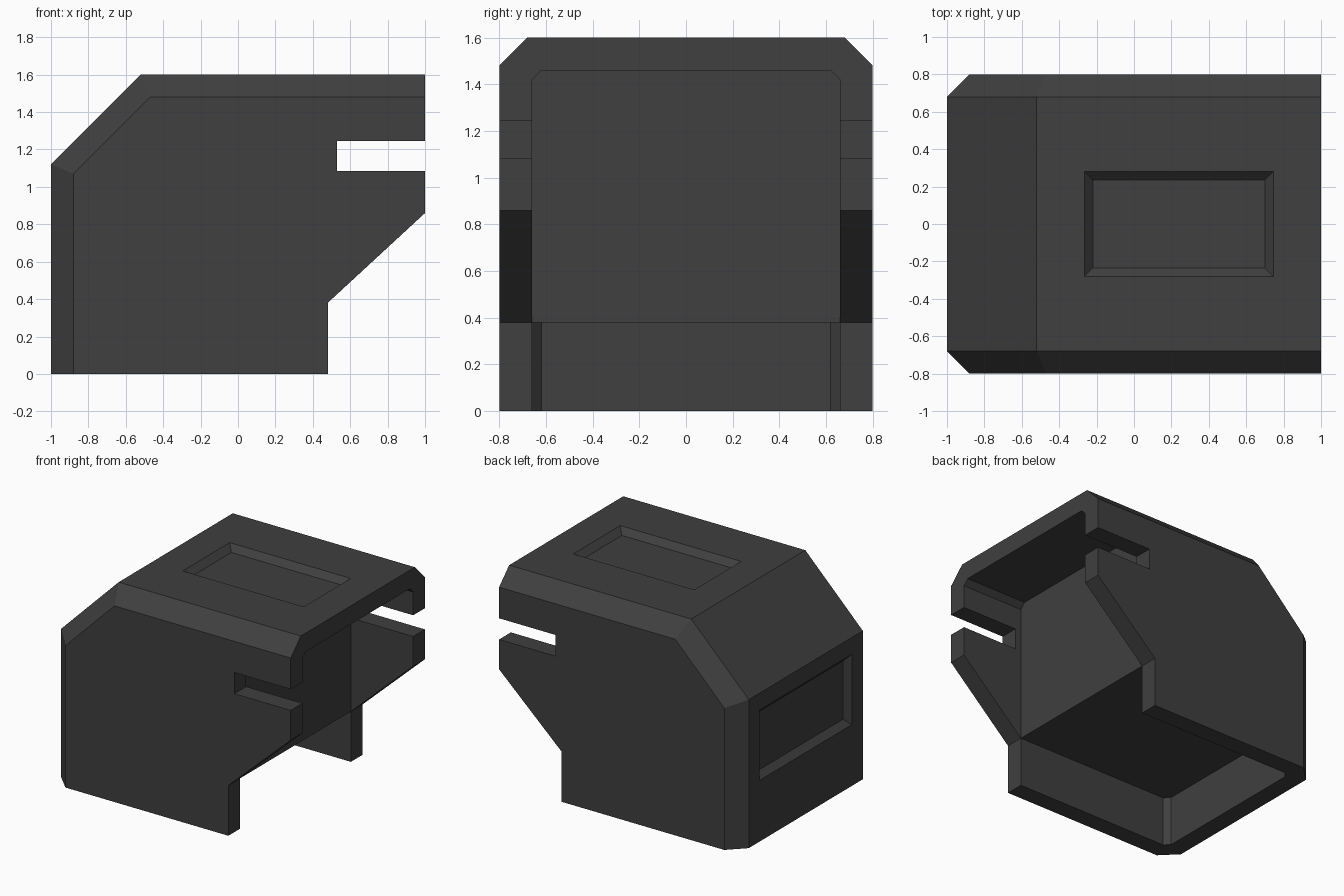
import bpy, bmesh
from mathutils import Vector

default = bpy.data.objects.get("Cube")
if default:
    bpy.data.objects.remove(default, do_unlink=True)

mat = bpy.data.materials.new("charcoal_grey")
mat.use_nodes = True
GREY = (0.05, 0.05, 0.05, 1)
mat.diffuse_color = GREY
mat.node_tree.nodes["Principled BSDF"].inputs["Base Color"].default_value = GREY


def loft(name, rings):
    """Solid skinned through rings of equal point count."""
    bm = bmesh.new()
    loops = [[bm.verts.new(p) for p in ring] for ring in rings]
    n = len(loops[0])
    for a, b in zip(loops, loops[1:]):
        for i in range(n):
            j = (i + 1) % n
            bm.faces.new((a[i], a[j], b[j], b[i]))
    bm.faces.new(loops[0])
    bm.faces.new(loops[-1])
    bmesh.ops.recalc_face_normals(bm, faces=bm.faces)
    mesh = bpy.data.meshes.new(name)
    bm.to_mesh(mesh)
    bm.free()
    mesh.materials.append(mat)
    obj = bpy.data.objects.new(name, mesh)
    bpy.context.collection.objects.link(obj)
    return obj


def panel(name, centre, u, v, inward, half_u, half_v, depth=0.045):
    """Tapered cutter for a sunken panel, reaching past the surface."""
    centre, u, v, inward = map(Vector, (centre, u, v, inward))
    rings = []
    for d in (-0.03, depth):
        a, b = u * (half_u - d), v * (half_v - d)
        c = centre + inward * d
        rings.append([c - a - b, c + a - b, c + a + b, c - a + b])
    return loft(name, rings)


# Outer body: side profile with chamfered rim along back, slope and top
def section(y, inset):
    slope = 2.12 - inset * 2 ** 0.5
    back, top = -1 + inset, 1.6 - inset
    return [(x, y, z) for x, z in (
        (back, 0), (0.48, 0), (0.48, 0.38), (1, 0.86),
        (1, top), (top - slope, top), (back, back + slope))]


CHAMFER = 0.12
body = loft("housing_shell", [section(-0.8, CHAMFER), section(-0.8 + CHAMFER, 0),
                              section(0.8 - CHAMFER, 0), section(0.8, CHAMFER)])

W, C = 0.66, 0.04   # inner half width and corner chamfer

# Hollow underneath, open at the bottom and front edge
under = [(0.6, -W), (0.6, W), (-0.82, W), (-0.86, W - C), (-0.86, C - W), (-0.82, -W)]
underside = loft("underside_cutter", [[(x, y, z) for x, y in under] for z in (-0.1, 0.38)])

# Open bay between the side walls
bay = [(-W, 0.38), (W, 0.38), (W, 1.46 - C), (W - C, 1.46), (C - W, 1.46), (-W, 1.46 - C)]
open_bay = loft("bay_cutter", [[(x, y, z) for y, z in bay] for x in (0.48, 1.1)])

# Slot through both side walls
slot = [(0.53, 1.085), (1.1, 1.085), (1.1, 1.245), (0.53, 1.245)]
wall_slot = loft("slot_cutter", [[(x, y, z) for x, z in slot] for y in (-1, 1)])

# Sunken panels on the top and back
top_panel = panel("top_panel_cutter", (0.24, 0, 1.6), (1, 0, 0), (0, 1, 0), (0, 0, -1), 0.505, 0.28)
back_panel = panel("back_panel_cutter", (-1, 0, 0.727), (0, 1, 0), (0, 0, 1), (1, 0, 0), 0.55, 0.265)

cutters = [underside, open_bay, wall_slot, top_panel, back_panel]
for cutter in cutters:
    cutter.hide_render = True
    mod = body.modifiers.new(cutter.name, "BOOLEAN")
    mod.operation, mod.solver, mod.object = "DIFFERENCE", "EXACT", cutter

# Bake the cuts and drop the cutters
bpy.context.view_layer.update()
graph = bpy.context.evaluated_depsgraph_get()
baked = bpy.data.meshes.new_from_object(body.evaluated_get(graph))
body.modifiers.clear()
body.data = baked
for cutter in cutters:
    bpy.data.objects.remove(cutter, do_unlink=True)
